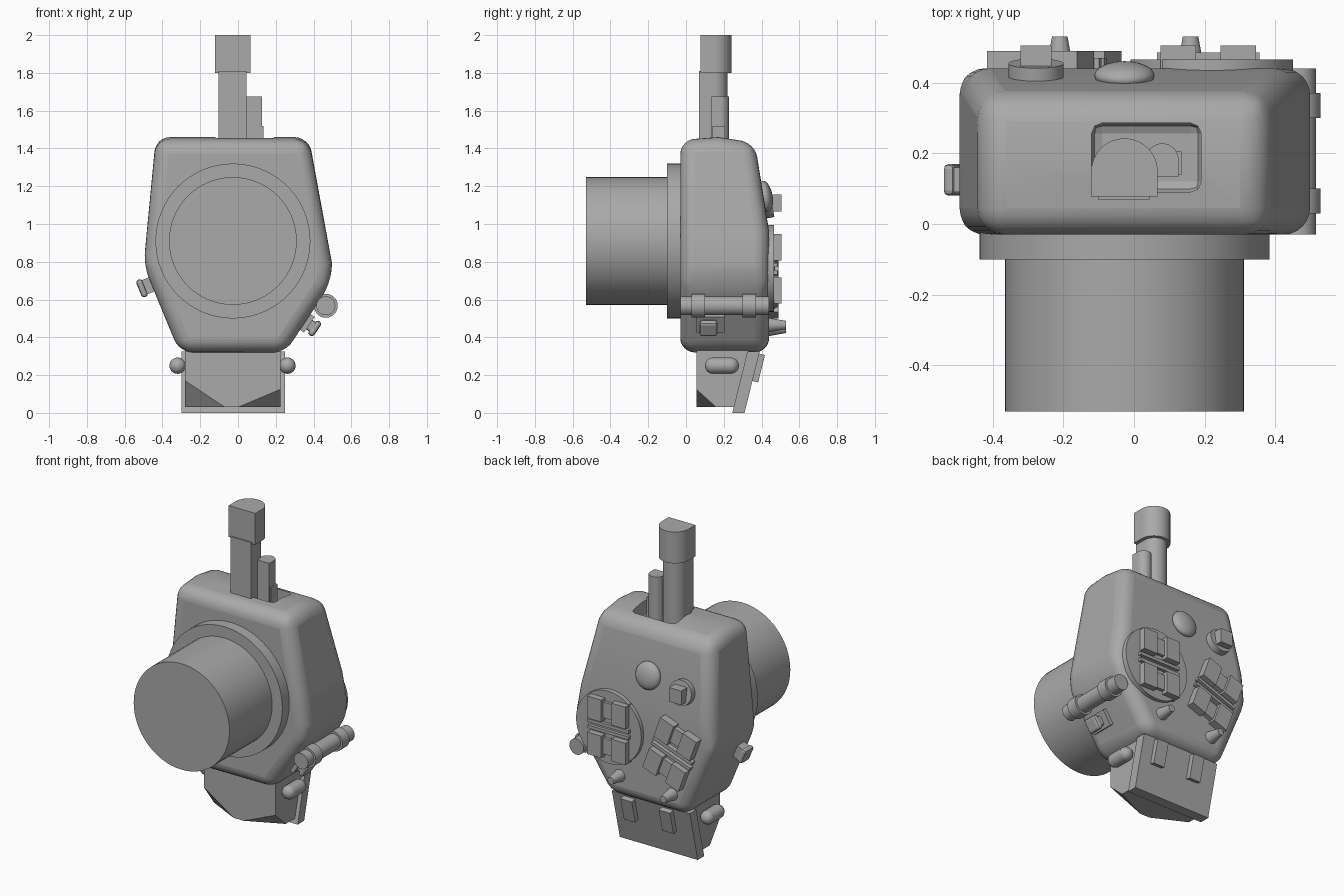
import bpy, bmesh, math
from mathutils import Vector, Matrix

if "Cube" in bpy.data.objects:
    bpy.data.objects.remove(bpy.data.objects["Cube"])

grey = bpy.data.materials.new("plain_grey")
grey.use_nodes = True
GREY = (0.4, 0.4, 0.4, 1)
grey.diffuse_color = GREY
grey.node_tree.nodes["Principled BSDF"].inputs["Base Color"].default_value = GREY


def finish(bm, name, matrix=None, bevel=0, segments=2):
    """Turn a bmesh into a named, shaded object."""
    if matrix:
        bm.transform(matrix)
    bmesh.ops.recalc_face_normals(bm, faces=bm.faces)
    mesh = bpy.data.meshes.new(name)
    bm.to_mesh(mesh)
    bm.free()
    mesh.materials.append(grey)
    ob = bpy.data.objects.new(name, mesh)
    bpy.context.collection.objects.link(ob)
    if bevel:
        mod = ob.modifiers.new("round", "BEVEL")
        mod.width, mod.segments = bevel, segments
        mod.limit_method, mod.angle_limit = "ANGLE", math.radians(20)
    return ob


def smooth(ob, angle=35):
    bpy.ops.object.select_all(action="DESELECT")
    ob.select_set(True)
    bpy.context.view_layer.objects.active = ob
    bpy.ops.object.shade_smooth_by_angle(angle=math.radians(angle))
    return ob


def place(x, y, z, axis="X", angle=0):
    return Matrix.Translation((x, y, z)) @ Matrix.Rotation(math.radians(angle), 4, axis)


def prism(points, depth):
    """Extrude a flat outline of 3D points along a vector."""
    bm = bmesh.new()
    face = bm.faces.new([bm.verts.new(p) for p in points])
    new = bmesh.ops.extrude_face_region(bm, geom=[face])["geom"]
    bmesh.ops.translate(bm, vec=depth, verts=[v for v in new if isinstance(v, bmesh.types.BMVert)])
    return bm


def box(name, size, matrix, bevel=0):
    bm = bmesh.new()
    bmesh.ops.create_cube(bm, size=1)
    bmesh.ops.scale(bm, vec=size, verts=bm.verts)
    return finish(bm, name, matrix, bevel)


def cylinder(name, r1, r2, length, matrix):
    """Cylinder or cone along y, growing from its origin towards +y."""
    bm = bmesh.new()
    bmesh.ops.create_cone(bm, cap_ends=True, segments=64, radius1=r1, radius2=r2, depth=length)
    bm.transform(Matrix.Translation((0, length / 2, 0)) @ Matrix.Rotation(-math.pi / 2, 4, "X"))
    return smooth(finish(bm, name, matrix))


def ball(name, radius, scale, matrix):
    bm = bmesh.new()
    bmesh.ops.create_uvsphere(bm, u_segments=32, v_segments=16, radius=radius)
    bmesh.ops.scale(bm, vec=scale, verts=bm.verts)
    return smooth(finish(bm, name, matrix), 60)


def d_post(name, cx, front, cy, radius, z0, z1):
    """Upright post with a flat front and a half-round back."""
    arc = [math.pi * i / 24 for i in range(25)]
    pts = [(cx + radius * math.cos(a), cy + radius * math.sin(a), z0) for a in arc]
    pts += [(cx - radius, front, z0), (cx + radius, front, z0)]
    return smooth(finish(prism(pts, (0, 0, z1 - z0)), name))


# Body: tapered outline, upper back leaning forward, crowned top
outline = [(-0.435, 1.46), (0.375, 1.46), (0.498, 0.79), (0.488, 0.68), (0.25, 0.32), (-0.31, 0.32), (-0.5, 0.78)]
bm = prism([(x, -0.03, z) for x, z in outline], (0, 0.47, 0))
for point, normal in (((0, 0, 0.96), (0, 0, 1)), ((0, 0.17, 0), (0, 1, 0))):
    bmesh.ops.bisect_plane(bm, geom=bm.verts[:] + bm.edges[:] + bm.faces[:], plane_co=point, plane_no=normal)
for v in bm.verts:
    if v.co.z > 1.4:
        if v.co.y > 0.3:
            v.co.y, v.co.z = 0.365, 1.43
        elif v.co.y < 0:
            v.co.z = 1.445
body = smooth(finish(bm, "body", bevel=0.075, segments=6), 40)

# Recess in the top, cut with a rounded box
cutter = box("recess_cutter", (0.31, 0.195, 0.24), place(0.035, 0.188, 1.46), 0.03)
cutter.hide_render = True
cutter.hide_set(True)
cut = body.modifiers.new("recess", "BOOLEAN")
cut.operation, cut.object, cut.solver = "DIFFERENCE", cutter, "EXACT"

# Antennas
d_post("antenna_stem", -0.029, 0.07, 0.148, 0.073, 1.34, 1.81)
d_post("antenna_head", -0.027, 0.078, 0.148, 0.094, 1.8, 2.0)
d_post("small_antenna", 0.08, 0.135, 0.182, 0.046, 1.34, 1.675)
box("antenna_clip", (0.09, 0.065, 0.18), place(0.09, 0.173, 1.43))

# Front barrel
cylinder("barrel_flange", 0.41, 0.41, 0.09, place(-0.027, -0.1, 0.91))
cylinder("barrel", 0.338, 0.338, 0.45, place(-0.027, -0.53, 0.91))

# Side rod with two collars
cylinder("side_rod", 0.05, 0.05, 0.47, place(0.465, -0.03, 0.567))
for y in (0.03, 0.3):
    cylinder("rod_collar", 0.063, 0.063, 0.07, place(0.465, y, 0.567))

# Side buttons, square to the sloping lower sides
right = place(0.365, 0.12, 0.475, "Y", 34)
box("right_button_base", (0.05, 0.15, 0.1), right @ Matrix.Translation((-0.01, 0.01, 0)))
box("right_button", (0.09, 0.09, 0.06), right @ Matrix.Translation((0.02, 0, 0)), 0.012)
box("right_button_cap", (0.035, 0.095, 0.09), right @ Matrix.Translation((0.05, 0, 0)), 0.015)
left = place(-0.49, 0.125, 0.667, "Y", -22)
box("left_button_stem", (0.12, 0.07, 0.08), left @ Matrix.Translation((0.035, 0, 0)))
box("left_button_cap", (0.035, 0.09, 0.1), left @ Matrix.Translation((-0.02, 0, 0)), 0.015)

# Foot with its two lower front corners cut off
bm = prism([(-0.28, 0.055, 0.03), (0.225, 0.055, 0.03), (0.225, 0.055, 0.34), (-0.28, 0.055, 0.34)], (0, 0.28, 0))
for v in bm.verts:
    if v.co.y > 0.2 and v.co.z < 0.1:
        v.co.y = 0.27
for x, inner, top in ((-0.28, -0.07, 0.17), (0.225, 0.0, 0.125)):
    a, b, c = Vector((inner, 0.055, 0.03)), Vector((x, 0.055, top)), Vector((x, 0.16, 0.03))
    n = (b - a).cross(c - a)
    if n.dot(Vector((x, 0.055, 0.03)) - a) < 0:
        n.negate()
    bmesh.ops.bisect_plane(bm, geom=bm.verts[:] + bm.edges[:] + bm.faces[:], plane_co=a, plane_no=n, clear_outer=True)
    bmesh.ops.holes_fill(bm, edges=[e for e in bm.edges if e.is_boundary])
finish(bm, "foot")

# Slanted back plate of the foot, with two clips
slab = [(-0.3, 0.245, 0), (-0.3, 0.31, 0), (-0.3, 0.39, 0.325), (-0.3, 0.325, 0.325)]
finish(prism(slab, (0.55, 0, 0)), "foot_back_plate")
for x in (0.13, -0.14):
    box("foot_clip", (0.08, 0.05, 0.15), place(x, 0.376, 0.24, "X", -14))

# Rounded pegs on both sides of the foot
for x in (-0.32, 0.262):
    cylinder("side_peg", 0.043, 0.043, 0.094, place(x, 0.143, 0.25))
    for y in (0.143, 0.237):
        ball("peg_end", 0.043, (1, 1, 1), place(x, y, 0.25))


# Back keypads: two rows of keys with bars between
def keypad(matrix):
    for row in (-1, 1):
        for side in (-1, 1):
            box("key", (0.1, 0.07, 0.14), matrix @ Matrix.Translation((side * 0.085, 0.03, row * 0.115)))
        box("key_bridge", (0.16, 0.05, 0.1), matrix @ Matrix.Translation((0, 0.02, row * 0.115)))
        box("key_bar", (0.29, 0.05, 0.02), matrix @ Matrix.Translation((0, 0.02, row * 0.02)))


cylinder("keypad_disc", 0.23, 0.23, 0.045, place(0.22, 0.42, 0.765))
keypad(place(0.21, 0.44, 0.763))
keypad(place(-0.225, 0.425, 0.72, "Y", -20))

# Back knobs, dome and switch
for x, z in ((0.16, 0.465), (-0.21, 0.445)):
    cylinder("cone_knob", 0.04, 0.022, 0.1, place(x, 0.43, z))
ball("dome_button", 0.085, (1, 0.45, 1), place(-0.027, 0.42, 1.145, "X", 10))
cylinder("switch_disc", 0.078, 0.078, 0.05, place(-0.277, 0.405, 1.105, "X", 10))
box("switch_block", (0.087, 0.09, 0.09), place(-0.277, 0.46, 1.112))
